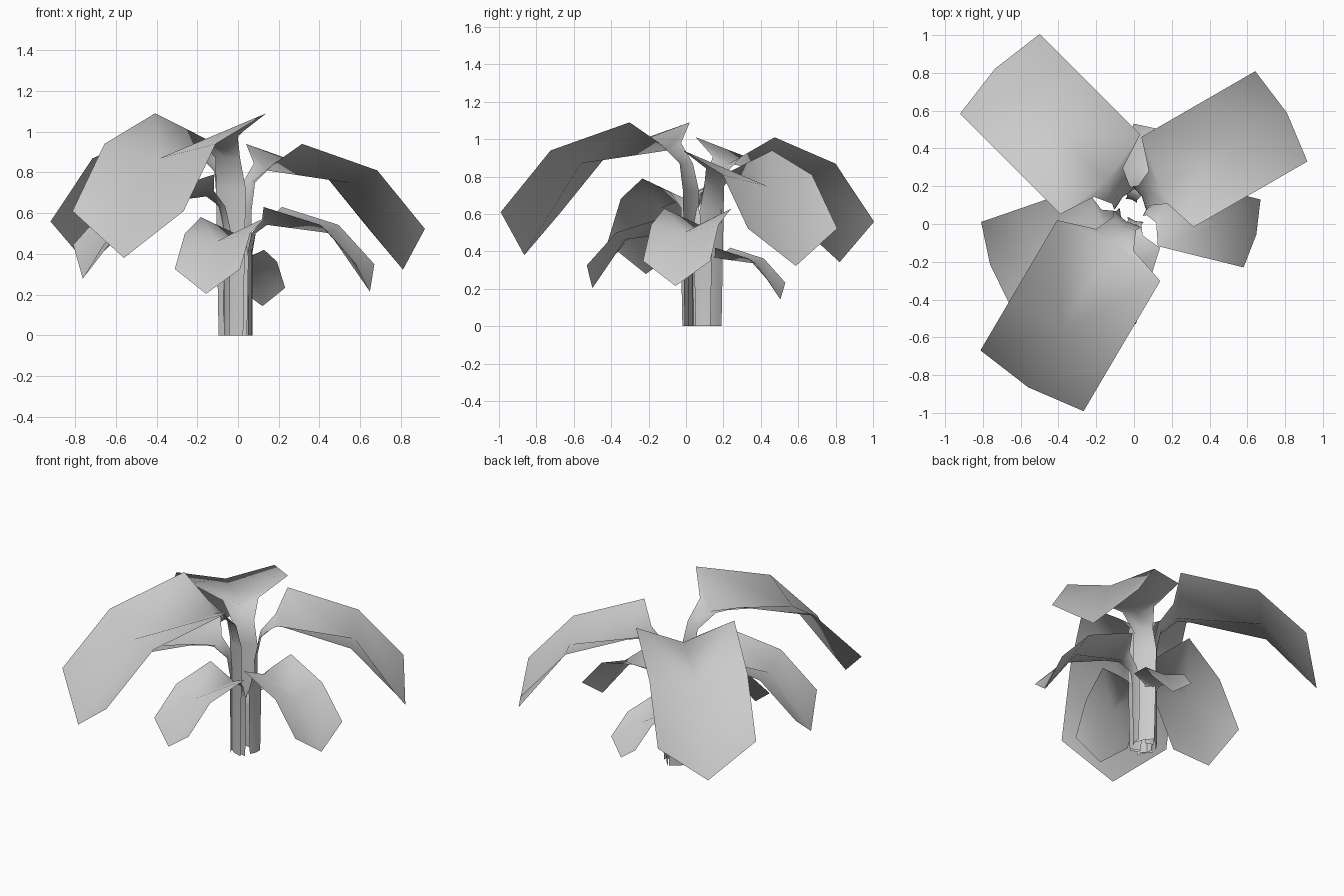
import bpy, bmesh
from math import radians
from mathutils import Matrix, Vector

if "Cube" in bpy.data.objects:
    bpy.data.objects.remove(bpy.data.objects["Cube"])

# Leaf profile at scale 1: r = outward distance, z measured from the blade shoulder
STEM = [(0.07, None, 0.07), (0.07, -0.37, 0.085), (0.10, -0.22, 0.07), (0.20, -0.11, 0.115)]
SHOULDER = (0.265, 0.0)
MIDDLE = (0.755, -0.15)
END = (1.065, -0.48)
TIP = (1.105, -0.71)
HALF_WIDTH = 0.317


def make_leaf(name, end, angle, s, top):
    """Folded leaf: narrow stalk strip that flares into a drooping pointed blade."""
    bm = bmesh.new()

    def vert(r, y, z):
        return bm.verts.new((r * s, y * s, 0.0 if z is None else top + z * s))

    # midline, shared by both halves
    mid = [vert(r + 0.015, 0, z if z is None or i < 3 else z - 0.04)
           for i, (r, z, w) in enumerate(STEM)]
    blade_mid = vert(MIDDLE[0], 0, MIDDLE[1] - 0.07)
    tip = vert(TIP[0], 0, TIP[1])

    for side in (-1, 1):
        def face(*vs):
            bm.faces.new(vs if side < 0 else vs[::-1])

        # stalk half
        edge = [vert(r, side * w, z) for r, z, w in STEM]
        for i in range(len(STEM) - 1):
            face(mid[i], edge[i], edge[i + 1], mid[i + 1])
        # blade half
        a, b, c = [vert(r, side * HALF_WIDTH, z) for r, z in (SHOULDER, MIDDLE, END)]
        face(mid[-1], edge[-1], a)
        face(mid[-1], a, blade_mid)
        face(a, b, blade_mid)
        face(blade_mid, b, c, tip)

    # turn the leaf and set its far end where it belongs
    rot = Matrix.Rotation(radians(angle), 4, 'Z')
    origin = Vector((end[0], end[1], 0)) - rot @ Vector((END[0] * s, 0, 0))
    bm.transform(Matrix.Translation(origin) @ rot)
    for f in bm.faces:
        f.smooth = True
    mesh = bpy.data.meshes.new(name)
    bm.to_mesh(mesh)
    bm.free()
    obj = bpy.data.objects.new(name, mesh)
    bpy.context.collection.objects.link(obj)


# name, blade end centre, heading, scale, shoulder height
LEAVES = [
    ("large_leaf_front", (-0.54, -0.83), 239.5, 1.00, 1.09),
    ("large_leaf_back_left", (-0.71, 0.795), 135, 0.94, 1.01),
    ("large_leaf_back_right", (0.78, 0.57), 30, 0.87, 0.94),
    ("medium_leaf_left", (-0.735, -0.205), 199, 0.72, 0.79),
    ("medium_leaf_right", (0.625, -0.05), 346, 0.585, 0.63),
    ("small_leaf_front", (-0.15, -0.48), 252.5, 0.53, 0.58),
    ("small_leaf_back", (0.115, 0.49), 70.6, 0.39, 0.42),
]
for leaf in LEAVES:
    make_leaf(*leaf)
